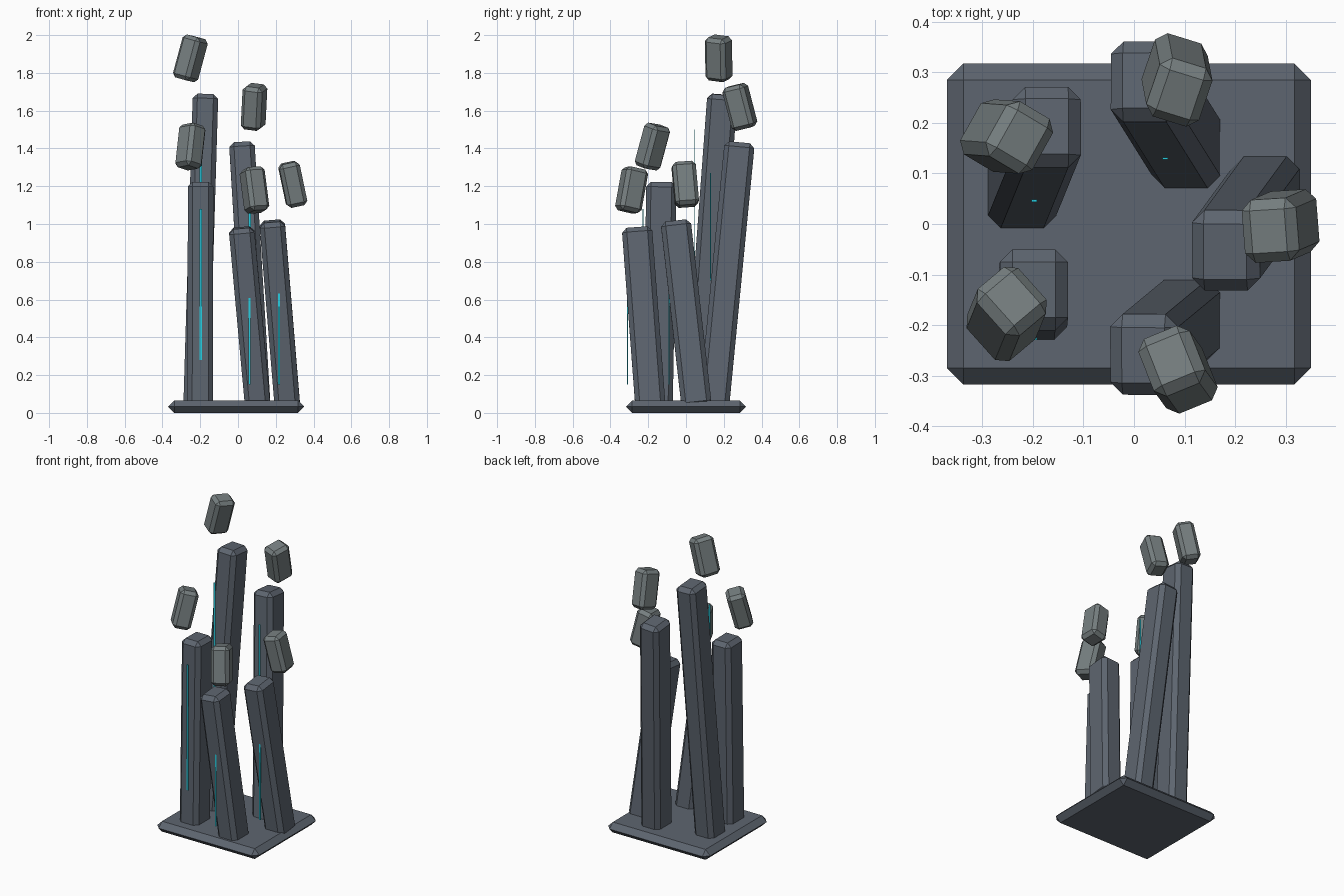
import bpy, bmesh
from math import radians
from mathutils import Vector, Matrix, Euler

if "Cube" in bpy.data.objects:
    bpy.data.objects.remove(bpy.data.objects["Cube"])


def material(name, rgb):
    m = bpy.data.materials.new(name)
    m.diffuse_color = (*rgb, 1)
    m.use_nodes = True
    m.node_tree.nodes["Principled BSDF"].inputs["Base Color"].default_value = m.diffuse_color
    return m


SLATE = material("slate", (0.11, 0.13, 0.16))
STONE = material("pale_stone", (0.18, 0.21, 0.215))
GLOW = material("cyan", (0.02, 0.62, 0.75))


def block(name, size, centre, mat, bevel=0.0, rot=None):
    """Box with single-segment chamfers on every edge."""
    bm = bmesh.new()
    bmesh.ops.create_cube(bm, size=1)
    bmesh.ops.scale(bm, vec=size, verts=bm.verts)
    if bevel:
        bmesh.ops.bevel(bm, geom=bm.edges[:], offset=bevel, segments=1,
                        affect='EDGES', profile=0.5)
    bmesh.ops.transform(bm, matrix=rot or Matrix(), verts=bm.verts)
    me = bpy.data.meshes.new(name)
    bm.to_mesh(me)
    bm.free()
    me.materials.append(mat)
    ob = bpy.data.objects.new(name, me)
    ob.location = centre
    bpy.context.collection.objects.link(ob)
    return ob


def lean(axis, yaw=0):
    """Rotation tipping z onto an axis, after a turn about z."""
    q = Vector((0, 0, 1)).rotation_difference(Vector(axis))
    return q.to_matrix().to_4x4() @ Matrix.Rotation(radians(yaw), 4, 'Z')


# Chamfered base slab
block("base_slab", (0.72, 0.635, 0.066), (-0.01, 0, 0.033), SLATE, 0.0325)

# Leaning columns: foot centre, top centre
columns = {
    "back_left": ((-0.222, 0.07, 0.03), (-0.172, 0.193, 1.685)),
    "back_right": ((0.105, 0.148, 0.03), (0.02, 0.284, 1.43)),
    "front_left": ((-0.2, -0.15, 0.03), (-0.198, -0.13, 1.222)),
    "front_right": ((0.105, -0.188, 0.03), (0.018, -0.26, 0.98)),
    "right": ((0.262, 0.057, 0.03), (0.18, -0.055, 1.015)),
}
for name, (foot, top) in columns.items():
    a, b = Vector(foot), Vector(top)
    block(name + "_column", (0.135, 0.16, (b - a).length), (a + b) / 2,
          SLATE, 0.025, lean(b - a))

# Floating stones: centre, axis lean, turn
stones = {
    "back_left": ((-0.252, 0.173, 1.877), (0.27, -0.02, 1), -30),
    "back_right": ((0.085, 0.285, 1.62), (0.05, -0.26, 1), -18),
    "front_left": ((-0.252, -0.178, 1.41), (0.11, 0.27, 1), 41),
    "front_right": ((0.087, -0.288, 1.18), (-0.13, 0.18, 1), 22),
    "right": ((0.29, -0.004, 1.21), (-0.21, -0.09, 1), 4),
}
for name, (centre, axis, yaw) in stones.items():
    block(name + "_floating_stone", (0.11, 0.125, 0.235), centre,
          STONE, 0.02, lean(axis, yaw))

# Upright glowing strips, partly sunk into the column fronts: x, y, z range
strips = {
    "back_left": (-0.197, 0.046, 0.75, 1.5),
    "back_right": (0.062, 0.13, 0.7, 1.27),
    "front_left": (-0.197, -0.227, 0.28, 1.08),
    "front_right": (0.06, -0.31, 0.15, 0.75),
    "right": (0.218, -0.09, 0.15, 0.75),
}
for name, (x, y, z0, z1) in strips.items():
    block(name + "_glow_strip", (0.011, 0.004, z1 - z0),
          (x, y, (z0 + z1) / 2), GLOW)
